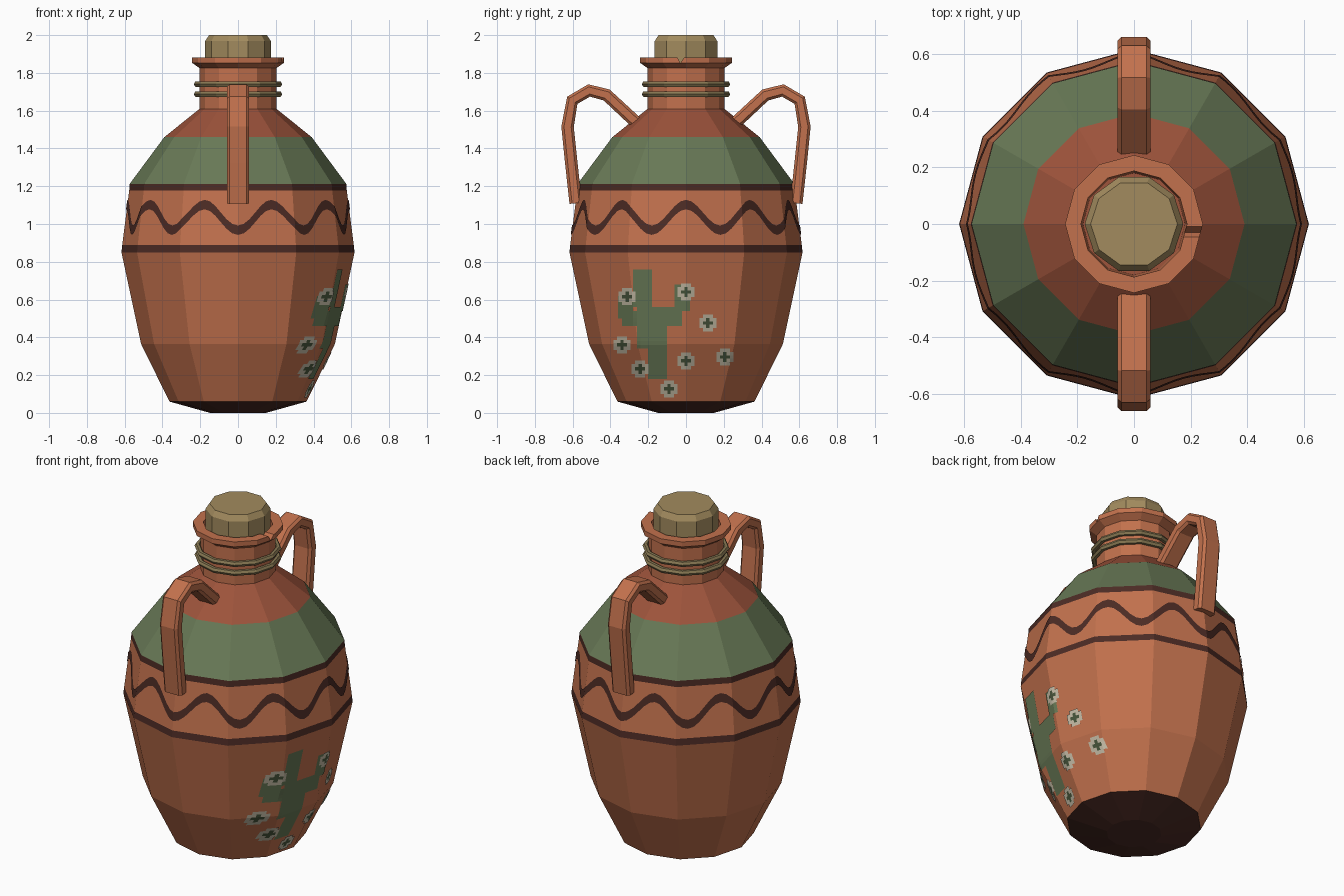
import bpy, bmesh, math
from mathutils import Vector
from mathutils.bvhtree import BVHTree

default = bpy.data.objects.get("Cube")
if default:
    bpy.data.objects.remove(default)


def material(name, r, g, b):
    lin = [((c / 255 + 0.055) / 1.055) ** 2.4 for c in (r, g, b)] + [1.0]
    m = bpy.data.materials.new(name)
    m.use_nodes = True
    m.diffuse_color = lin
    bsdf = m.node_tree.nodes["Principled BSDF"]
    bsdf.inputs["Base Color"].default_value = lin
    bsdf.inputs["Roughness"].default_value = 0.9
    return m


clay = material("terracotta", 194, 113, 77)
red = material("red_clay", 157, 83, 59)
green = material("sage_green", 104, 121, 86)
brown = material("dark_brown", 76, 43, 36)
cork_mat = material("cork", 162, 139, 94)
cord_mat = material("cord_olive", 138, 122, 84)
cream = material("cream", 196, 187, 165)
deep_green = material("deep_green", 72, 86, 60)


def finish(name, bm, mats, fix_normals=True):
    if fix_normals:
        bmesh.ops.recalc_face_normals(bm, faces=bm.faces)
    mesh = bpy.data.meshes.new(name)
    bm.to_mesh(mesh)
    bm.free()
    for m in mats:
        mesh.materials.append(m)
    ob = bpy.data.objects.new(name, mesh)
    bpy.context.collection.objects.link(ob)
    return ob


def bridge(bm, rings, closed=False, slots=None):
    """Join consecutive vertex rings; cap the ends unless closed."""
    n = len(rings[0])
    pairs = list(zip(rings, rings[1:]))
    if closed:
        pairs.append((rings[-1], rings[0]))
    for k, (a, b) in enumerate(pairs):
        for i in range(n):
            j = (i + 1) % n
            f = bm.faces.new((a[i], a[j], b[j], b[i]))
            f.material_index = slots[k] if slots else 0
    if not closed:
        for ring, s in ((rings[0], 0), (rings[-1], -1)):
            bm.faces.new(ring).material_index = slots[s] if slots else 0


def lathe(name, profile, mats, sides=12, closed=False, slots=None):
    bm = bmesh.new()
    rings = [[bm.verts.new((r * math.cos(math.tau * i / sides),
                            r * math.sin(math.tau * i / sides), z))
              for i in range(sides)] for r, z in profile]
    bridge(bm, rings, closed, slots)
    return finish(name, bm, mats)


# Faceted body, coloured in horizontal bands
body = lathe("jug_body",
             [(0.148, 0), (0.363, 0.06), (0.513, 0.365), (0.617, 0.85),
              (0.613, 0.888), (0.576, 1.178), (0.573, 1.213),
              (0.39, 1.46), (0.203, 1.61)],
             [clay, brown, green, red],
             slots=[1, 0, 0, 1, 0, 1, 2, 3])

# Neck with flared lip, and a chip cut out of the lip
neck = lathe("neck", [(0.203, 1.6), (0.203, 1.825), (0.243, 1.853),
                      (0.243, 1.882), (0.187, 1.882), (0.18, 1.6)],
             [clay], closed=True)
bm = bmesh.new()
bridge(bm, [[bm.verts.new((x, y, z)) for y, z in
             ((-0.055, 1.9), (-0.03, 1.852), (0.003, 1.9))]
            for x in (0.15, 0.3)])
cutter = finish("chip_cutter", bm, [clay])
cutter.hide_render = True
cutter.hide_viewport = True
chip = neck.modifiers.new("chip", "BOOLEAN")
chip.operation = "DIFFERENCE"
chip.solver = "EXACT"
chip.object = cutter

# Cork stopper
lathe("cork_stopper", [(0.174, 1.65), (0.174, 1.968), (0.153, 2.0)],
      [cork_mat], sides=10)

# Cord wound around the neck
for name, z in (("lower_cord", 1.687), ("upper_cord", 1.74)):
    bpy.ops.mesh.primitive_torus_add(
        location=(0, 0, z), major_segments=12, minor_segments=6,
        major_radius=0.218, minor_radius=0.016)
    ob = bpy.context.object
    ob.name = name
    ob.data.materials.append(cord_mat)

# Strap handles, front and back
path = [Vector((0, y, z)) for y, z in
        ((0.584, 1.11), (0.608, 1.33), (0.627, 1.515), (0.602, 1.655),
         (0.513, 1.707), (0.42, 1.683), (0.25, 1.525))]
W, T, C = 0.058, 0.033, 0.014
section = [(W, T - C), (W - C, T), (C - W, T), (-W, T - C),
           (-W, C - T), (C - W, -T), (W - C, -T), (W, C - T)]
for name, side in (("front_handle", -1), ("back_handle", 1)):
    bm = bmesh.new()
    rings = []
    for i, p in enumerate(path):
        d_in = (p - path[max(i - 1, 0)]).normalized()
        d_out = (path[min(i + 1, len(path) - 1)] - p).normalized()
        t = (d_in + d_out).normalized()
        normal = Vector((0, t.z, -t.y))
        ring = []
        for u, v in section:
            q = p + normal * v
            ring.append(bm.verts.new((u, side * q.y, q.z)))
        rings.append(ring)
    bridge(bm, rings)
    finish(name, bm, [clay])

# Painted details lie on the body surface
surface = BVHTree.FromPolygons([v.co for v in body.data.vertices],
                               [p.vertices for p in body.data.polygons])


def on_body(origin, direction):
    hit = surface.ray_cast(Vector(origin), Vector(direction))[0]
    return hit - Vector(direction) * 0.004


# Wavy painted line around the belly
bm = bmesh.new()
STEPS, WAVES = 120, 10
columns = []
for i in range(STEPS):
    a = math.tau * i / STEPS
    out = Vector((math.cos(a), math.sin(a), 0))
    mid = 1.035 - 0.068 * math.cos(WAVES * (a + math.pi / 2))
    columns.append([bm.verts.new(on_body(out * 2 + Vector((0, 0, mid + h)), -out))
                    for h in (-0.025, 0.025)])
for i, a in enumerate(columns):
    b = columns[(i + 1) % STEPS]
    bm.faces.new((a[0], b[0], b[1], a[1]))
finish("wavy_line", bm, [brown], False)


def painted_cell(bm, y0, y1, z0, z1, slot=0):
    corners = ((y0, z0), (y1, z0), (y1, z1), (y0, z1))
    f = bm.faces.new([bm.verts.new(on_body((2, y, z), (-1, 0, 0)))
                      for y, z in corners])
    f.material_index = slot


# Blocky painted cactus: trunk and two arms, as (y0, y1, z0, z1)
blocks = [(-0.275, -0.185, 0.66, 0.75), (-0.275, -0.17, 0.56, 0.66),
          (-0.25, -0.1, 0.35, 0.56), (-0.205, -0.1, 0.19, 0.35),
          (-0.36, -0.285, 0.51, 0.61), (-0.335, -0.25, 0.47, 0.54),
          (-0.1, -0.02, 0.47, 0.57), (-0.05, 0.02, 0.55, 0.69)]
bm = bmesh.new()
CELL = 0.02
for iy in range(-18, 2):
    for iz in range(9, 38):
        y, z = iy * CELL, iz * CELL
        cy, cz = y + CELL / 2, z + CELL / 2
        if any(a <= cy <= b and c <= cz <= d for a, b, c, d in blocks):
            painted_cell(bm, y, y + CELL, z, z + CELL)
finish("painted_cactus", bm, [green], False)

# Small square blossoms with green centres
blossoms = [(-0.312, 0.615), (0, 0.64), (0.116, 0.476), (-0.339, 0.36),
            (-0.243, 0.233), (0, 0.275), (0.206, 0.296), (-0.09, 0.127)]
bm = bmesh.new()
S = 0.018
for y, z in blossoms:
    for i in range(-2, 3):
        for j in range(-2, 3):
            if abs(i) + abs(j) < 4:
                painted_cell(bm, y + (i - 0.5) * S, y + (i + 0.5) * S,
                             z + (j - 0.5) * S, z + (j + 0.5) * S,
                             1 if abs(i) + abs(j) < 2 else 0)
# Lift blossoms just above the cactus paint
bmesh.ops.translate(bm, verts=bm.verts, vec=(0.003, 0, 0))
finish("painted_blossoms", bm, [cream, deep_green], False)
